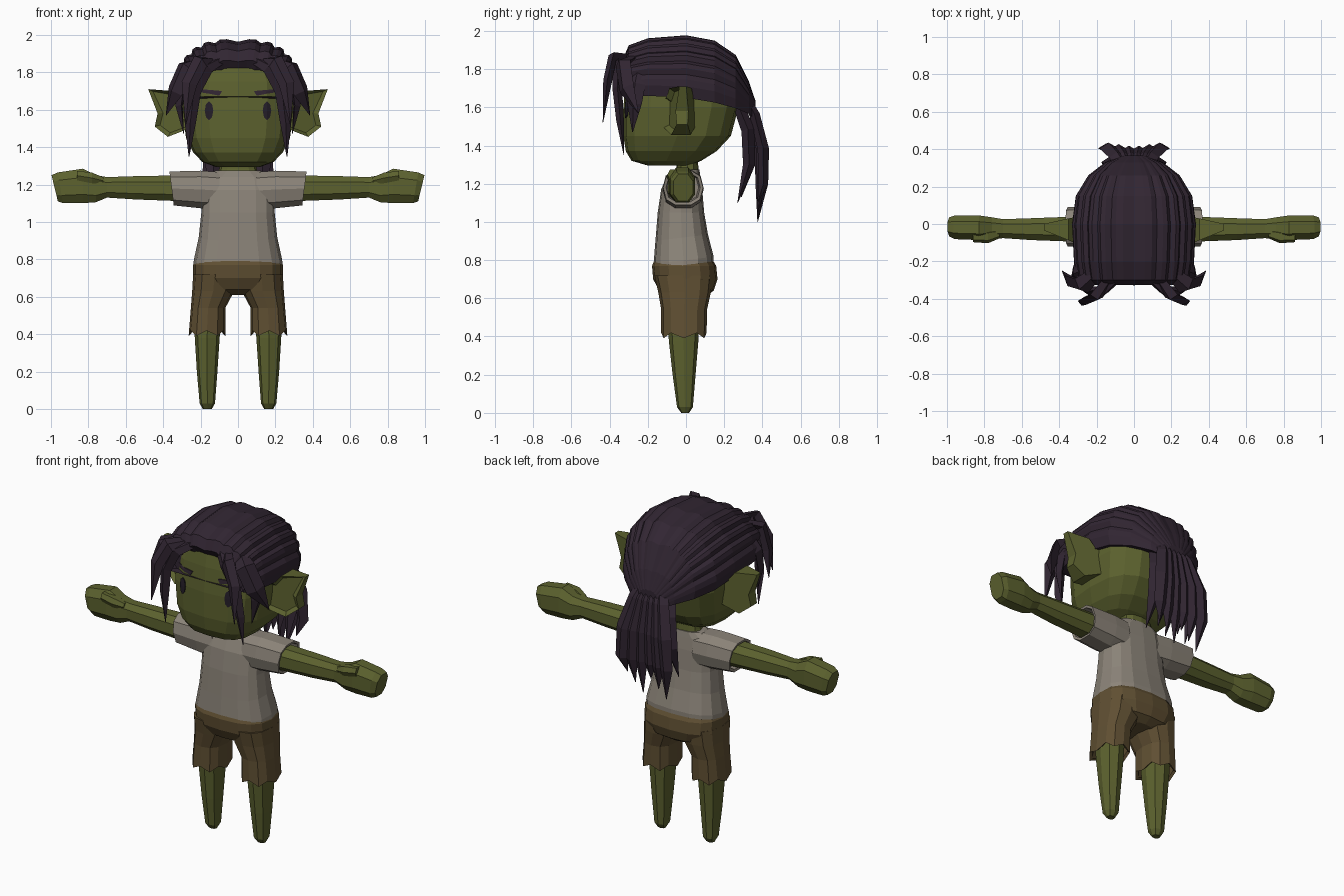
import bpy, bmesh, math
from mathutils import Vector
from mathutils.bvhtree import BVHTree

if "Cube" in bpy.data.objects:
    bpy.data.objects.remove(bpy.data.objects["Cube"])


def material(name, rgb):
    m = bpy.data.materials.new(name)
    m.diffuse_color = (*rgb, 1)
    m.use_nodes = True
    m.node_tree.nodes["Principled BSDF"].inputs["Base Color"].default_value = m.diffuse_color
    return m


SKIN = material("olive_skin", (0.108, 0.122, 0.028))
SHIRT = material("grey_cloth", (0.26, 0.23, 0.19))
SHORTS = material("brown_cloth", (0.115, 0.078, 0.032))
HAIR = material("dark_hair", (0.031, 0.019, 0.032))
EYE = material("eye_dark", (0.018, 0.013, 0.022))


def finish(name, bm, mat):
    bmesh.ops.recalc_face_normals(bm, faces=bm.faces)
    me = bpy.data.meshes.new(name)
    bm.to_mesh(me)
    bm.free()
    me.materials.append(mat)
    ob = bpy.data.objects.new(name, me)
    bpy.context.collection.objects.link(ob)
    return ob


def loft(name, rings, mat, s=1):
    """Skin closed rings of points; s = -1 mirrors in x."""
    bm = bmesh.new()
    vs = [[bm.verts.new((p[0] * s, p[1], p[2])) for p in r] for r in rings]
    n = len(vs[0])
    for a, b in zip(vs, vs[1:]):
        for i in range(n):
            j = (i + 1) % n
            bm.faces.new((a[i], a[j], b[j], b[i]))
    bm.faces.new(vs[0])
    bm.faces.new(vs[-1])
    return finish(name, bm, mat)


def spow(v, e):
    return math.copysign(abs(v) ** e, v)


def ring_z(z, x0, x1, y0, y1, n=12, e=0.8, tilt=0, jag=0):
    """Rounded-box ring lying flat at height z."""
    pts = []
    for i in range(n):
        t = 2 * math.pi * i / n
        x = (x0 + x1) / 2 + (x1 - x0) / 2 * spow(math.sin(t), e)
        y = (y0 + y1) / 2 - (y1 - y0) / 2 * spow(math.cos(t), e)
        pts.append((x, y, z + tilt * y + jag * (-1) ** i))
    return pts


def ring_x(x, z0, z1, y0, y1, n=8, e=0.8, slant=0):
    """Rounded-box ring standing across the x axis."""
    pts = []
    for i in range(n):
        t = 2 * math.pi * (i + 0.5) / n
        c, d = spow(math.cos(t), e), spow(math.sin(t), e)
        pts.append((x + slant * c, (y0 + y1) / 2 + (y1 - y0) / 2 * d * 1.08,
                    (z0 + z1) / 2 + (z1 - z0) / 2 * c * 1.06))
    return pts


def lock(name, path, widths, thick, side=(1, 0, 0), s=1):
    """Tapering hair lock with a diamond section."""
    path = [Vector(p) for p in path]
    rings = []
    for i, p in enumerate(path):
        t = (path[min(i + 1, len(path) - 1)] - path[max(i - 1, 0)]).normalized()
        u = Vector(side)
        u = (u - t * u.dot(t)).normalized()
        v = t.cross(u)
        w = widths[i]
        h = thick * w / max(widths)
        rings.append([p + u * w, p + v * h, p - u * w, p - v * h])
    return loft(name, rings, HAIR, s)


# Head and neck
head_rows = [(1.295, .12, -.20, .02), (1.32, .19, -.285, .08), (1.37, .238, -.315, .16),
             (1.45, .278, -.328, .235), (1.60, .298, -.328, .275), (1.75, .29, -.315, .275),
             (1.83, .25, -.30, .20), (1.88, .15, -.20, .10)]
head = loft("head", [ring_z(z, -w, w, a, b, 16, 0.66) for z, w, a, b in head_rows], SKIN)
loft("neck", [ring_z(1.22, -.12, .12, -.07, .07), ring_z(1.285, -.10, .10, -.05, .065),
              ring_z(1.35, -.09, .09, -.05, .06)], SKIN)

# Eyes and brows: thin plates laid on the face
hb = bmesh.new()
hb.from_mesh(head.data)
tree = BVHTree.FromBMesh(hb)
hb.free()


def face_plate(name, outline, mat, s):
    bm = bmesh.new()
    c = (sum(p[0] for p in outline) / len(outline), sum(p[1] for p in outline) / len(outline))
    front, back = [], []
    for x, z in outline + [c]:
        y = tree.ray_cast(Vector((x * s, -1, z)), Vector((0, 1, 0)))[0].y
        front.append(bm.verts.new((x * s, y - .006, z)))
        back.append(bm.verts.new((x * s, y + .003, z)))
    n = len(outline)
    for i in range(n):
        j = (i + 1) % n
        bm.faces.new((front[i], front[j], front[n]))
        bm.faces.new((back[j], back[i], back[n]))
        bm.faces.new((front[i], back[i], back[j], front[j]))
    finish(name, bm, mat)


ear_outline = [(.26, 1.65), (.31, 1.65), (.35, 1.70), (.48, 1.71), (.43, 1.58),
               (.445, 1.51), (.375, 1.455), (.26, 1.50)]
eye_outline = [(.155 + .023 * math.sin(k * math.pi / 4), 1.595 + .05 * math.cos(k * math.pi / 4))
               for k in range(8)]
brow_outline = [(.085, 1.70), (.10, 1.675), (.15, 1.685), (.215, 1.695), (.205, 1.71), (.14, 1.705)]

for s, tag in ((1, "left"), (-1, "right")):
    face_plate(tag + "_eye", eye_outline, EYE, s)
    face_plate(tag + "_brow", brow_outline, HAIR, s)

    # Ear: wedge thinning to the tip, with a sunken front
    bm = bmesh.new()
    fv = [bm.verts.new((x * s, -.115 + (x - .28) * .4, z)) for x, z in ear_outline]
    bv = [bm.verts.new((x * s, .045 - (x - .28) * .22, z)) for x, z in ear_outline]
    front = bm.faces.new(fv)
    bm.faces.new(bv)
    for i in range(len(fv)):
        j = (i + 1) % len(fv)
        bm.faces.new((fv[i], fv[j], bv[j], bv[i]))
    bmesh.ops.recalc_face_normals(bm, faces=bm.faces)
    bmesh.ops.inset_individual(bm, faces=[front], thickness=.022, depth=-.025)
    finish(tag + "_ear", bm, SKIN)

    # Sleeve
    loft(tag + "_sleeve", [ring_x(.10, 1.07, 1.265, -.11, .08, 10), ring_x(.20, 1.075, 1.272, -.115, .085, 10),
                           ring_x(.355, 1.09, 1.268, -.112, .082, 10, slant=.012),
                           ring_x(.352, 1.105, 1.255, -.098, .068, 10, slant=.012),
                           ring_x(.31, 1.11, 1.25, -.09, .06, 10)], SHIRT, s)
    # Arm ending in a fist
    loft(tag + "_arm", [ring_x(.28, 1.11, 1.25, -.095, .04), ring_x(.55, 1.12, 1.245, -.085, .03),
                        ring_x(.70, 1.13, 1.24, -.075, .025), ring_x(.76, 1.105, 1.25, -.08, .035),
                        ring_x(.83, 1.10, 1.285, -.085, .045), ring_x(.95, 1.10, 1.265, -.08, .045, slant=.015),
                        ring_x(.98, 1.11, 1.25, -.065, .035, slant=.018)], SKIN, s)
    # Thumb
    loft(tag + "_thumb", [ring_x(.72, 1.20, 1.24, -.075, -.03, 6), ring_x(.78, 1.205, 1.265, -.10, -.035, 6),
                          ring_x(.86, 1.22, 1.275, -.095, -.04, 6)], SKIN, s)

    # Shorts leg with a ragged hem, then the bare leg
    loft(tag + "_shorts_leg", [ring_z(.72, .01, .24, -.165, .14), ring_z(.63, .02, .245, -.145, .13),
                               ring_z(.54, .068, .252, -.13, .11),
                               ring_z(.405, .068, .264, -.13, .108, jag=.014),
                               ring_z(.415, .082, .25, -.115, .095, jag=.012),
                               ring_z(.46, .09, .24, -.10, .085)], SHORTS, s)
    loft(tag + "_leg", [ring_z(.50, .09, .238, -.095, .07, 8), ring_z(.38, .098, .231, -.09, .065, 8),
                        ring_z(.20, .11, .22, -.07, .05, 8), ring_z(.03, .123, .205, -.047, .036, 8),
                        ring_z(0, .14, .188, -.025, .016, 8)], SKIN, s)

    # Forelocks framing the face
    lock(tag + "_inner_forelock", [(.10, -.30, 1.86), (.17, -.36, 1.83), (.235, -.36, 1.70),
                                   (.255, -.345, 1.53), (.262, -.325, 1.35)],
         (.03, .042, .038, .03, .002), .028, (1, 0, .3), s)
    lock(tag + "_middle_forelock", [(.13, -.29, 1.86), (.20, -.385, 1.86), (.26, -.41, 1.74),
                                    (.28, -.435, 1.52)], (.03, .045, .042, .002), .025, (1, 0, .5), s)
    lock(tag + "_outer_forelock", [(.20, -.26, 1.86), (.28, -.33, 1.83), (.335, -.31, 1.70),
                                   (.385, -.25, 1.57)], (.035, .055, .055, .002), .03, (.7, .7, .3), s)
    lock(tag + "_temple_lock", [(.25, -.24, 1.82), (.305, -.26, 1.72), (.315, -.27, 1.62),
                                (.29, -.28, 1.47)], (.04, .05, .04, .002), .025, (0.3, 1, 0), s)

# Shirt body
torso = [(.79, .225, -.155, .125), (.775, .238, -.172, .145), (.80, .236, -.17, .145), (.92, .21, -.16, .115),
         (1.05, .196, -.148, .095), (1.17, .196, -.13, .085), (1.24, .18, -.10, .075),
         (1.275, .12, -.065, .07)]
loft("shirt_body", [ring_z(z, -w, w, a, b, 16, .75, tilt=.12 if z < 1 else 0)
                    for z, w, a, b in torso], SHIRT)

# Shorts hips with a fuller seat
hips = [(.80, .225, -.165, .14), (.77, .24, -.178, .158), (.70, .24, -.172, .165),
        (.64, .20, -.14, .145), (.61, .08, -.08, .10)]
loft("shorts_hips", [ring_z(z, -w, w, a, b, 16, .75) for z, w, a, b in hips], SHORTS)

# Hair cap: combed ridges running front to back
cap_rows = [(-.28, .23, 1.67, 1.80), (-.325, .275, 1.67, 1.865), (-.30, .305, 1.66, 1.925),
            (-.20, .322, 1.66, 1.962), (0, .332, 1.65, 1.978), (.15, .312, 1.625, 1.95),
            (.26, .245, 1.595, 1.875), (.33, .155, 1.565, 1.735), (.365, .07, 1.53, 1.63)]
strands = 12
rings = []
for y, w, zb, zt in cap_rows:
    ring = [(-.8 * w, y, zb)]
    for i in range(strands * 3 + 1):
        a = math.pi * (i / (strands * 3) - .5)
        r = .955 if i % 3 == 0 else 1.0
        ring.append((r * w * spow(math.sin(a), .7), y,
                     zb + r * (zt - zb) * max(math.cos(a), 0) ** .7))
    ring.append((.8 * w, y, zb))
    rings.append(ring)
loft("hair_cap", rings, HAIR)

# Ponytail: outer and inner layers of hanging locks
for i in range(6):
    f = (i - 2.5) / 2.5
    d = .02 * abs(f)
    lock(f"ponytail_outer_{i}", [(.05 * f, .30, 1.67), (.09 * f, .36, 1.56), (.135 * f, .385 + d, 1.38),
                                 (.15 * f, .385 + d, 1.20), (.13 * f, .375, 1.00 + .05 * (i % 3))],
         (.035, .045, .05, .042, .002), .03)
for i in range(5):
    f = (i - 2) / 2
    lock(f"ponytail_inner_{i}", [(.08 * f, .27, 1.62), (.11 * f, .325, 1.48), (.13 * f, .33, 1.30),
                                 (.14 * f, .27 + .02 * (i % 2), 1.10 + .03 * (i % 2))],
         (.04, .05, .045, .002), .035)
